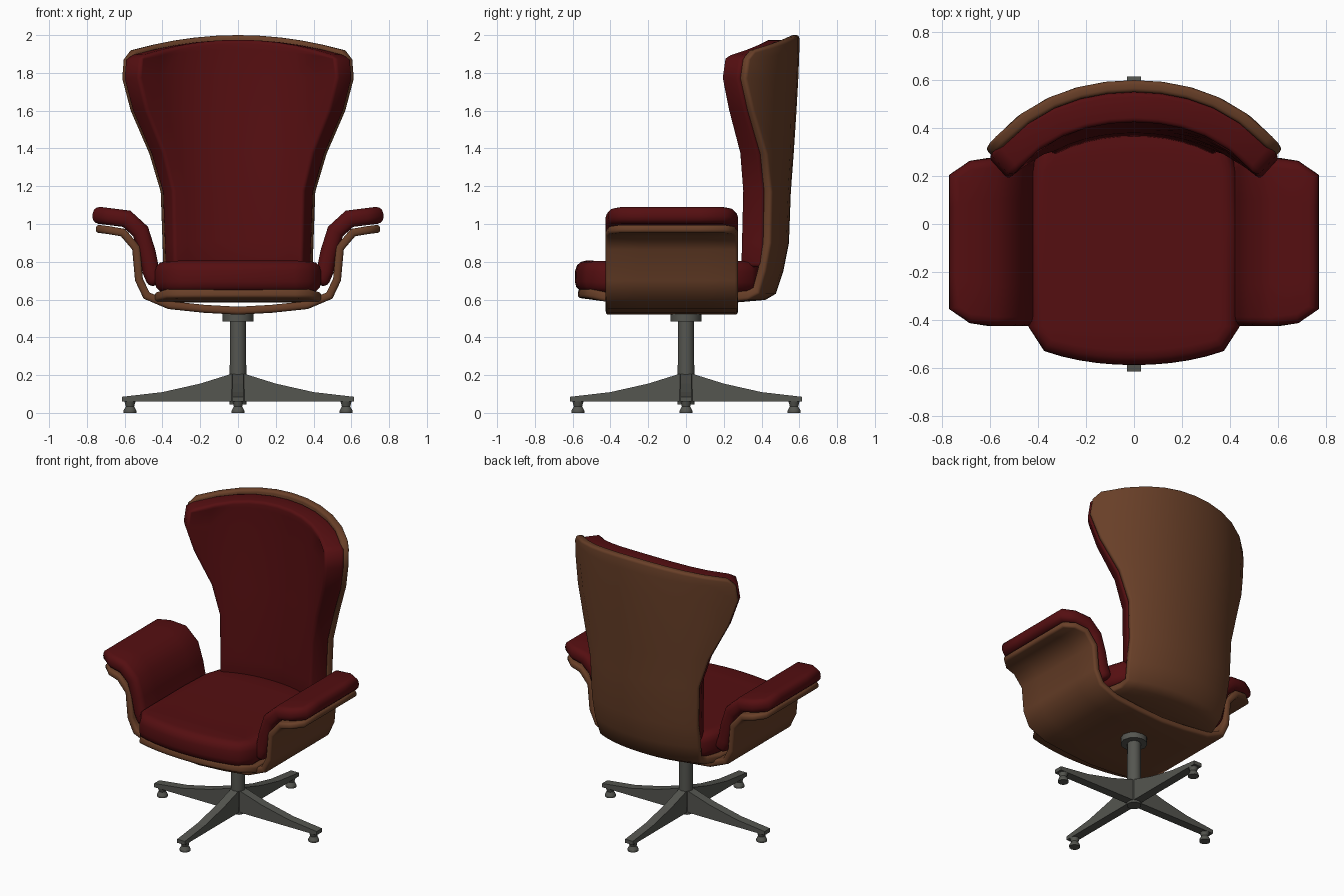
import bpy, bmesh, math
from mathutils import Matrix, Vector

cube = bpy.data.objects.get("Cube")
if cube:
    bpy.data.objects.remove(cube, do_unlink=True)


def material(name, rgb):
    m = bpy.data.materials.new(name)
    m.use_nodes = True
    m.diffuse_color = (*rgb, 1)
    bsdf = m.node_tree.nodes["Principled BSDF"]
    bsdf.inputs["Base Color"].default_value = (*rgb, 1)
    bsdf.inputs["Roughness"].default_value = 0.6
    return m


leather = material("dark red leather", (0.09, 0.0045, 0.0055))
wood = material("brown wood", (0.14, 0.05, 0.021))
metal = material("grey metal", (0.09, 0.092, 0.08))


def finish(name, bm, mat):
    mesh = bpy.data.meshes.new(name)
    bm.to_mesh(mesh)
    bm.free()
    mesh.materials.append(mat)
    ob = bpy.data.objects.new(name, mesh)
    bpy.context.collection.objects.link(ob)
    return ob


def slab(name, rows, mat, thickness, bevel, mirror=False):
    """Smooth sheet through rows of points, thickened inward with rounded rims."""
    bm = bmesh.new()
    grid = [[bm.verts.new(p) for p in row] for row in rows]
    for a, b in zip(grid, grid[1:]):
        for i in range(len(a) - 1):
            bm.faces.new((a[i], a[i + 1], b[i + 1], b[i]))
    for f in bm.faces:
        f.smooth = True
    ob = finish(name, bm, mat)
    if mirror:
        ob.modifiers.new("mirror", "MIRROR")
    s = ob.modifiers.new("thickness", "SOLIDIFY")
    s.thickness, s.offset, s.use_even_offset = thickness, 1, True
    b = ob.modifiers.new("round", "BEVEL")
    b.width, b.segments = bevel, 3
    b.limit_method, b.angle_limit = "ANGLE", math.radians(60)
    return ob


def bowed(profile, columns=10):
    """Rows across x from (y, z, half width, bow, sag)."""
    rows = []
    for y, z, hw, bow, sag in profile:
        row = []
        for i in range(columns + 1):
            u = 2 * i / columns - 1
            x = u * hw
            row.append((x, y - bow * (0.5 * x**2 + 0.6 * x**4), z - sag * u * u))
        rows.append(row)
    return rows


def arm_rows(path, front, back):
    """Rows along y for an arm profile, with the outer tip drawn in."""
    rows = []
    for k, (x, z) in enumerate(path):
        trim = (0.07, 0.012)[k] if k < 2 else 0
        y0, y1 = front + trim, back - trim
        rows.append([(x, y0 + (y1 - y0) * i / 4, z) for i in range(5)])
    return rows


# Wooden shell: seat pan running into the tall winged back
back_profile = [
    (0.515, 0.75, 0.40, 1, 0), (0.545, 0.90, 0.405, 1, 0),
    (0.555, 1.17, 0.415, 1, 0), (0.57, 1.37, 0.475, 1, 0),
    (0.585, 1.60, 0.575, 1, 0), (0.595, 1.78, 0.62, 1, 0.01),
    (0.60, 1.92, 0.612, 1, 0.05), (0.60, 2.0, 0.575, 1, 0.08),
]
pan_profile = [
    (-0.575, 0.61, 0.38, -0.6, 0), (-0.43, 0.59, 0.44, 0, 0),
    (0, 0.585, 0.44, 0, 0), (0.27, 0.585, 0.42, 0.4, 0),
    (0.42, 0.598, 0.39, 1, 0), (0.475, 0.63, 0.385, 1, 0),
]
slab("seat_and_back_shell", bowed(pan_profile + back_profile), wood, 0.05, 0.016)

# Back cushion follows the shell, slightly inset
cushion = [(y - 0.05, z, hw - 0.012, b, s) for y, z, hw, b, s in back_profile[:-1]]
cushion[0] = (0.49, 0.77, 0.39, 1, 0)
cushion.append((0.55, 1.975, 0.565, 1, 0.08))
slab("back_cushion", bowed(cushion), leather, 0.125, 0.05)

# Seat cushion
slab("seat_cushion", bowed([
    (-0.59, 0.64, 0.375, -0.7, 0), (-0.43, 0.635, 0.44, 0, 0),
    (0, 0.635, 0.44, 0, 0), (0.25, 0.635, 0.43, 0.3, 0),
    (0.42, 0.635, 0.385, 0.8, 0)]), leather, 0.168, 0.055)

# Arm shell wrapping under the seat, and arm cushions
slab("arm_shell", arm_rows([
    (0.755, 0.955), (0.69, 0.947), (0.62, 0.935), (0.56, 0.865), (0.545, 0.70),
    (0.50, 0.605), (0.37, 0.55), (0.18, 0.53), (0, 0.52)], -0.425, 0.275),
    wood, 0.042, 0.016, mirror=True)
slab("arm_cushions", arm_rows([
    (0.775, 1.005), (0.69, 0.995), (0.61, 0.985), (0.555, 0.935),
    (0.525, 0.84), (0.505, 0.74), (0.47, 0.66)], -0.425, 0.275),
    leather, 0.09, 0.036, mirror=True)


# Pedestal
def turned(name, profile, x=0, y=0, sides=16):
    """Stacked round sections from (radius, z) pairs."""
    bm = bmesh.new()
    for (r1, z1), (r2, z2) in zip(profile, profile[1:]):
        bmesh.ops.create_cone(bm, cap_ends=True, segments=sides, radius1=r1,
                              radius2=r2, depth=z2 - z1,
                              matrix=Matrix.Translation((x, y, (z1 + z2) / 2)))
    for f in bm.faces:
        f.smooth = len(f.verts) == 4
    ob = finish(name, bm, metal)
    ob.data.set_sharp_from_angle(angle=math.radians(35))


turned("column", [(0.045, 0.045), (0.042, 0.52)])
turned("column_collar", [(0.083, 0.485), (0.083, 0.535)], sides=12)

leg_profile = [(0, 0.06), (0.615, 0.06), (0.615, 0.085), (0.4, 0.11),
               (0.2, 0.155), (0.04, 0.205), (0, 0.205)]
for i, side in enumerate(("left", "back", "right", "front")):
    turn = Matrix.Rotation(i * math.pi / 2, 4, "Z")
    bm = bmesh.new()
    face = bm.faces.new([bm.verts.new((r, -0.029, z)) for r, z in leg_profile])
    ext = bmesh.ops.extrude_face_region(bm, geom=[face])["geom"]
    bmesh.ops.translate(bm, vec=(0, 0.058, 0),
                        verts=[v for v in ext if isinstance(v, bmesh.types.BMVert)])
    bmesh.ops.recalc_face_normals(bm, faces=bm.faces[:])
    bm.transform(turn)
    finish(side + "_leg", bm, metal)
    p = turn @ Vector((0.572, 0, 0))
    turned(side + "_foot", [(0.034, 0), (0.034, 0.012), (0.022, 0.035), (0.03, 0.062)],
           p.x, p.y, 12)
